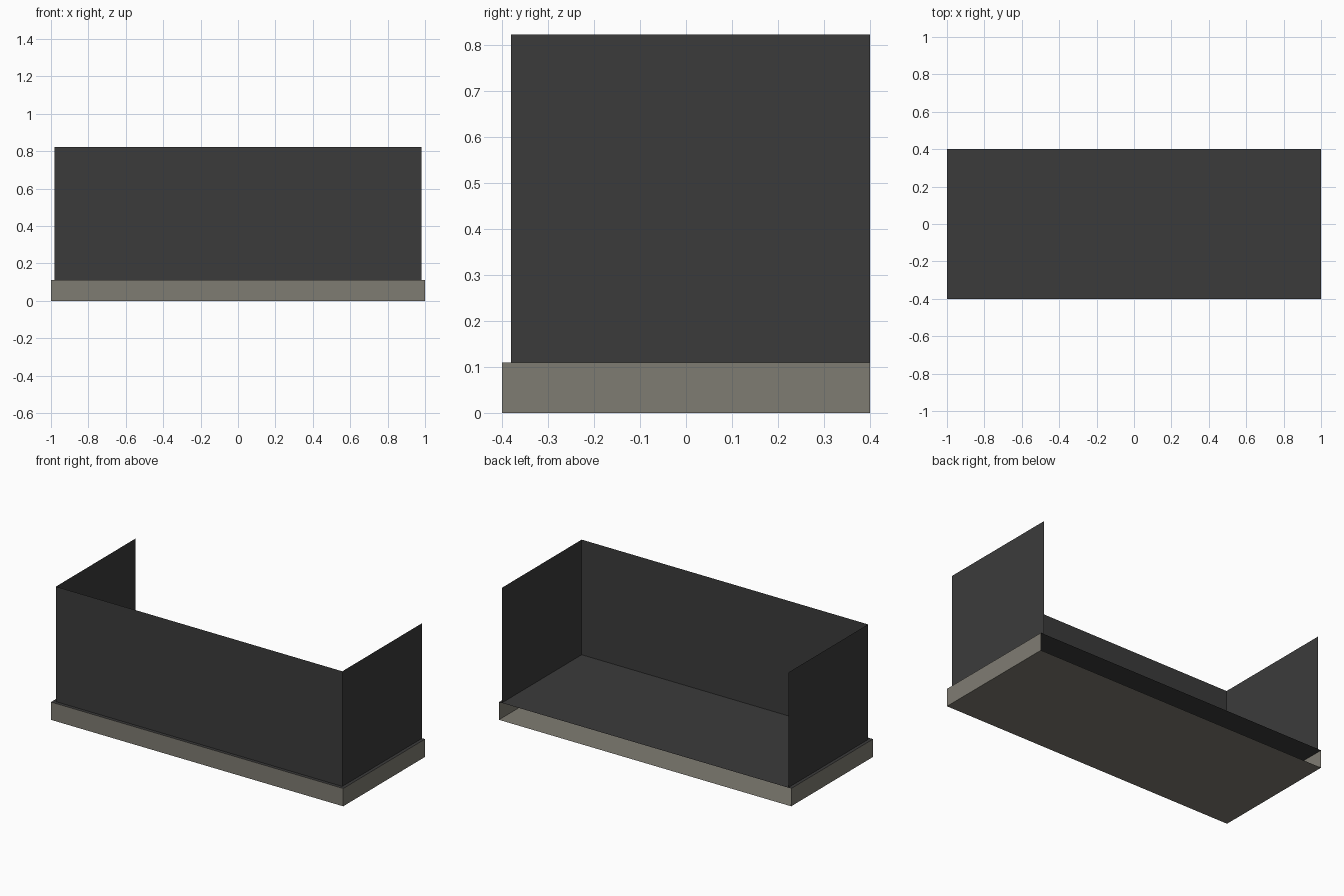
import bpy

cube = bpy.data.objects.get("Cube")
if cube:
    bpy.data.objects.remove(cube, do_unlink=True)


def material(name, colour):
    mat = bpy.data.materials.new(name)
    mat.use_nodes = True
    mat.diffuse_color = colour
    mat.node_tree.nodes["Principled BSDF"].inputs["Base Color"].default_value = colour
    return mat


def sheet(name, corners, mat):
    mesh = bpy.data.meshes.new(name)
    mesh.from_pydata(corners, [], [range(len(corners))])
    mesh.materials.append(mat)
    obj = bpy.data.objects.new(name, mesh)
    bpy.context.collection.objects.link(obj)
    return obj


def upright(name, start, end, low, high, mat):
    """Vertical sheet; its normal points right of the run from start to end."""
    return sheet(name, [(*start, low), (*end, low), (*end, high), (*start, high)], mat)


def level(name, z, mat, up):
    corners = [(-W, -D, z), (W, -D, z), (W, D, z), (-W, D, z)]
    return sheet(name, corners if up else corners[::-1], mat)


def surround(name, half_width, front, low, high, mat):
    """Front and two sides, open at the back."""
    path = [(-half_width, D), (-half_width, front), (half_width, front), (half_width, D)]
    for side, start, end in zip(("right", "front", "left"), path, path[1:]):
        upright(f"{name}_{side}", start, end, low, high, mat)


W, D = 1.0, 0.4            # half width and half depth of the slab
SLAB, TOP, INSET = 0.11, 0.822, 0.02

stone = material("warm grey stone", (0.213, 0.202, 0.171, 1))
charcoal = material("charcoal", (0.044, 0.044, 0.044, 1))

# Hollow slab, open towards the building
level("slab_underside", 0, stone, False)
surround("slab_edge", W, -D, 0, SLAB, stone)
level("balcony_floor", SLAB, charcoal, True)

# Thin parapet panels standing just inside the slab edge
surround("parapet", W - INSET, -D + INSET, SLAB, TOP, charcoal)
